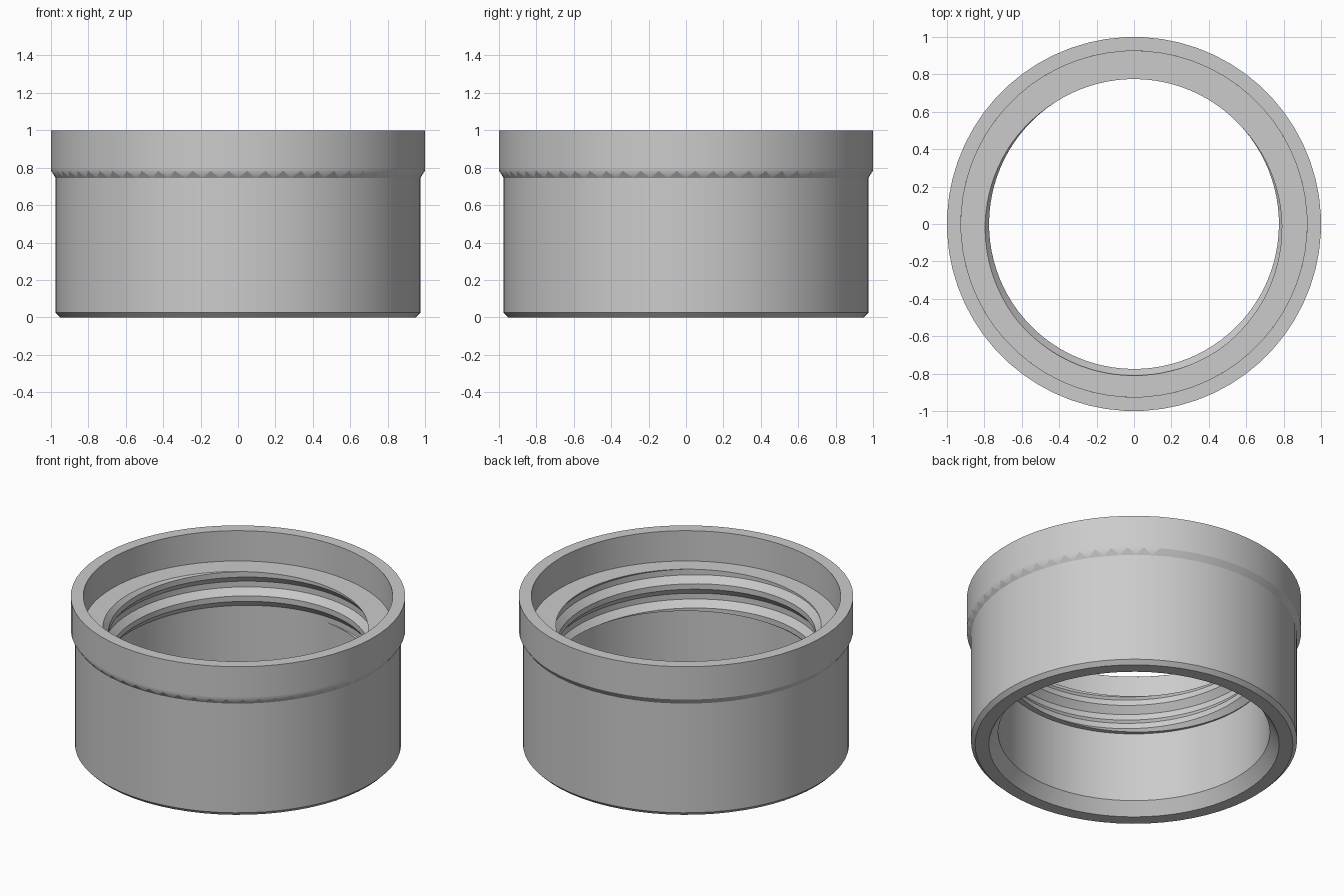
import bpy, bmesh, math
from mathutils import Vector

if "Cube" in bpy.data.objects:
    bpy.data.objects.remove(bpy.data.objects["Cube"])

N = 64                      # facets around the outer shell
STEP = 2 * math.pi / N

grey = bpy.data.materials.new("light_grey")
grey.diffuse_color = (0.6, 0.6, 0.6, 1)
grey.use_nodes = True
grey.node_tree.nodes["Principled BSDF"].inputs["Base Color"].default_value = grey.diffuse_color


def finish(bm, name):
    me = bpy.data.meshes.new(name)
    bm.to_mesh(me)
    bm.free()
    me.materials.append(grey)
    ob = bpy.data.objects.new(name, me)
    bpy.context.collection.objects.link(ob)
    return ob


def mark_sharp(bm, angle=25):
    for f in bm.faces:
        f.smooth = True
    for e in bm.edges:
        e.smooth = len(e.link_faces) == 2 and e.calc_face_angle(0) < math.radians(angle)


def ring(bm, r, z, shift=0.0):
    return [bm.verts.new((r * math.cos((i + shift) * STEP), r * math.sin((i + shift) * STEP), z))
            for i in range(N)]


def wall(bm, a, b):
    for i in range(N):
        j = (i + 1) % N
        bm.faces.new((a[i], a[j], b[j], b[i]))


# outer shell: bottom lip, chamfer, lower wall, flare, collar and top rim
bm = bmesh.new()
lower = [ring(bm, r, z) for r, z in ((0.868, 0), (0.95, 0), (0.975, 0.025), (0.975, 0.745))]
upper = [ring(bm, r, z, 0.5) for r, z in ((1, 0.783), (1, 0.80), (1, 1), (0.925, 1))]
for part in (lower, upper):
    for a, b in zip(part, part[1:]):
        wall(bm, a, b)

# toothed flare: triangles alternate between the two walls
teeth = []
lo, up = lower[-1], upper[0]
for i in range(N):
    j = (i + 1) % N
    bm.faces.new((lo[i], lo[j], up[i]))
    f = bm.faces.new((lo[j], up[j], up[i]))
    mid = math.degrees((i + 1) * STEP)
    if mid < 58 or mid > 178:
        teeth.append(f)
bm.normal_update()
mark_sharp(bm)
for f in teeth:             # teeth blend into the collar and break from the flare
    for e in f.edges:
        e.smooth = all(abs(v.co.z - 0.783) < 0.001 for v in e.verts)
finish(bm, "outer_shell")

# internal thread: helical ridge profile, cut flat at both ends
PITCH, TOP, END = 0.16, 0.80, 0.54
M = 96
profile = ((0.775, 0.018), (0.775, -0.018), (0.81, -0.061), (0.81, -0.099))
bm = bmesh.new()
rows = []
for k in range(5 * M + 1):
    t = k / M
    a = math.radians(82) + t * 2 * math.pi
    pts = profile + ((0.775, 0.018 - PITCH),)
    rows.append([bm.verts.new((r * math.cos(a), r * math.sin(a), 1.12 + dz - PITCH * t))
                 for r, dz in pts])
for a, b in zip(rows, rows[1:]):
    for i in range(4):
        bm.faces.new((a[i], a[i + 1], b[i + 1], b[i]))
bmesh.ops.remove_doubles(bm, verts=bm.verts[:], dist=0.0005)
for z, n in ((TOP, 1), (END, -1)):
    bmesh.ops.bisect_plane(bm, geom=bm.verts[:] + bm.edges[:] + bm.faces[:], dist=0.0001,
                           plane_co=(0, 0, z), plane_no=(0, 0, n), clear_outer=True)


def extrude_loop(edges, r, z):
    """Extend an open loop to a circle of radius r at height z."""
    new = bmesh.ops.extrude_edge_only(bm, edges=edges)["geom"]
    for v in new:
        if isinstance(v, bmesh.types.BMVert):
            d = Vector((v.co.x, v.co.y, 0)).normalized() * r
            v.co = (d.x, d.y, z)
    return [e for e in new if isinstance(e, bmesh.types.BMEdge)
            and all(abs(v.co.z - z) < 0.0005 for v in e.verts)
            and len(e.link_faces) == 1]


def open_loop(z):
    return [e for e in bm.edges if len(e.link_faces) == 1
            and all(abs(v.co.z - z) < 0.0005 for v in e.verts)]


# ledge and socket above the thread, plain bore and lead-in below it
loop = extrude_loop(open_loop(TOP), 0.925, TOP)
extrude_loop(loop, 0.925, 1.0)
loop = extrude_loop(open_loop(END), 0.812, END)
loop = extrude_loop(loop, 0.812, 0.08)
extrude_loop(loop, 0.868, 0.0)
bmesh.ops.recalc_face_normals(bm, faces=bm.faces[:])

# bore faces look toward the axis
side = 0.0
for f in bm.faces:
    c = f.calc_center_median()
    side += f.calc_area() * (f.normal.x * c.x + f.normal.y * c.y)
if side > 0:
    bmesh.ops.reverse_faces(bm, faces=bm.faces[:])
bm.normal_update()
mark_sharp(bm)
finish(bm, "threaded_bore")
